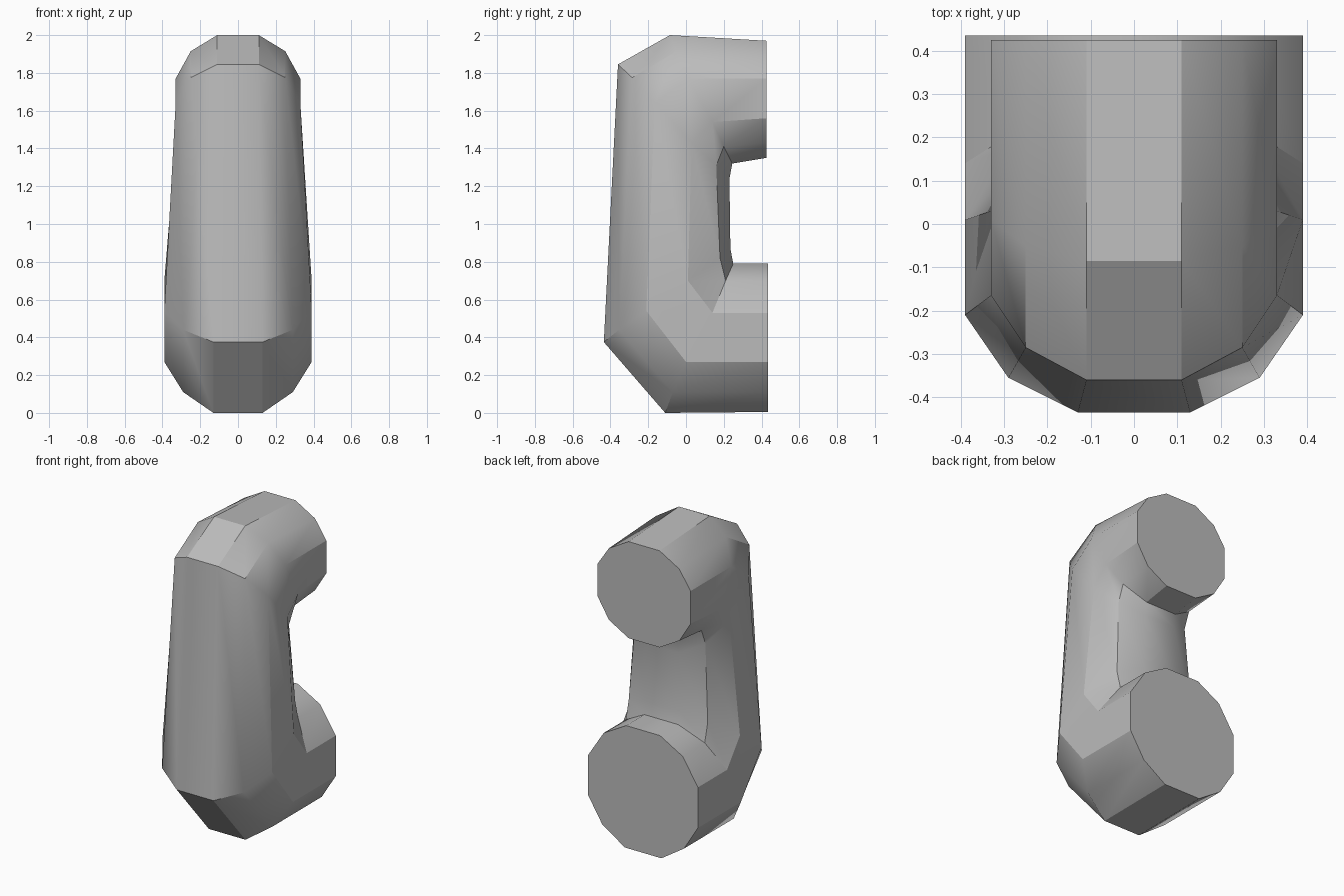
import bpy
import bmesh
import math

cube = bpy.data.objects.get("Cube")
if cube:
    bpy.data.objects.remove(cube)

# Single plain grey
grey = bpy.data.materials.new("plain grey")
grey.use_nodes = True
color = (0.5, 0.5, 0.5, 1)
grey.diffuse_color = color
grey.node_tree.nodes["Principled BSDF"].inputs["Base Color"].default_value = color

# Half widths of a twelve-sided section, from outer side to inner side
WIDE = (0.13, 0.29, 0.39, 0.39, 0.28, 0.12)
NARROW = (0.11, 0.25, 0.33, 0.33, 0.25, 0.11)

# Each section: half widths and (y, z) points from outer side to inner side
SECTIONS = [
    # lower open end
    (WIDE, [(0.435, z) for z in (0.005, 0.11, 0.27, 0.53, 0.70, 0.79)]),
    # lower bend
    (WIDE, [(-0.11, 0.0), (-0.07, 0.11), (0, 0.27), (0.14, 0.53), (0.21, 0.70), (0.25, 0.79)]),
    (WIDE, [(-0.435, 0.375), (-0.355, 0.44), (-0.21, 0.54), (0.01, 0.70), (0.18, 0.82), (0.235, 0.87)]),
    # upper bend
    (NARROW, [(-0.36, 1.845), (-0.285, 1.775), (-0.165, 1.64), (0.03, 1.43), (0.16, 1.31), (0.23, 1.24)]),
    (NARROW, [(-0.085, 2.0), (-0.05, 1.915), (0.01, 1.77), (0.14, 1.54), (0.20, 1.41), (0.245, 1.32)]),
    # upper open end
    (NARROW, [(0.425, z) for z in (1.97, 1.89, 1.77, 1.56, 1.43, 1.35)]),
]


def add_ring(bm, widths, points):
    """Mirrored closed ring of vertices."""
    right = [bm.verts.new((-w, y, z)) for w, (y, z) in zip(widths, points)]
    left = [bm.verts.new((w, y, z)) for w, (y, z) in zip(widths, points)]
    return right + left[::-1]


# Bent tube with capped ends
bm = bmesh.new()
rings = [add_ring(bm, *section) for section in SECTIONS]
for a, b in zip(rings, rings[1:]):
    for i in range(len(a)):
        j = (i + 1) % len(a)
        bm.faces.new((a[i], a[j], b[j], b[i]))
bm.faces.new(rings[0])
bm.faces.new(rings[-1])
bmesh.ops.recalc_face_normals(bm, faces=bm.faces)

mesh = bpy.data.meshes.new("bent_tube")
bm.to_mesh(mesh)
bm.free()
mesh.materials.append(grey)
tube = bpy.data.objects.new("bent_tube", mesh)
bpy.context.collection.objects.link(tube)

# Soft shading around the tube, crisp bends and caps
bpy.ops.object.select_all(action='DESELECT')
tube.select_set(True)
bpy.context.view_layer.objects.active = tube
bpy.ops.object.shade_smooth_by_angle(angle=math.radians(30))
